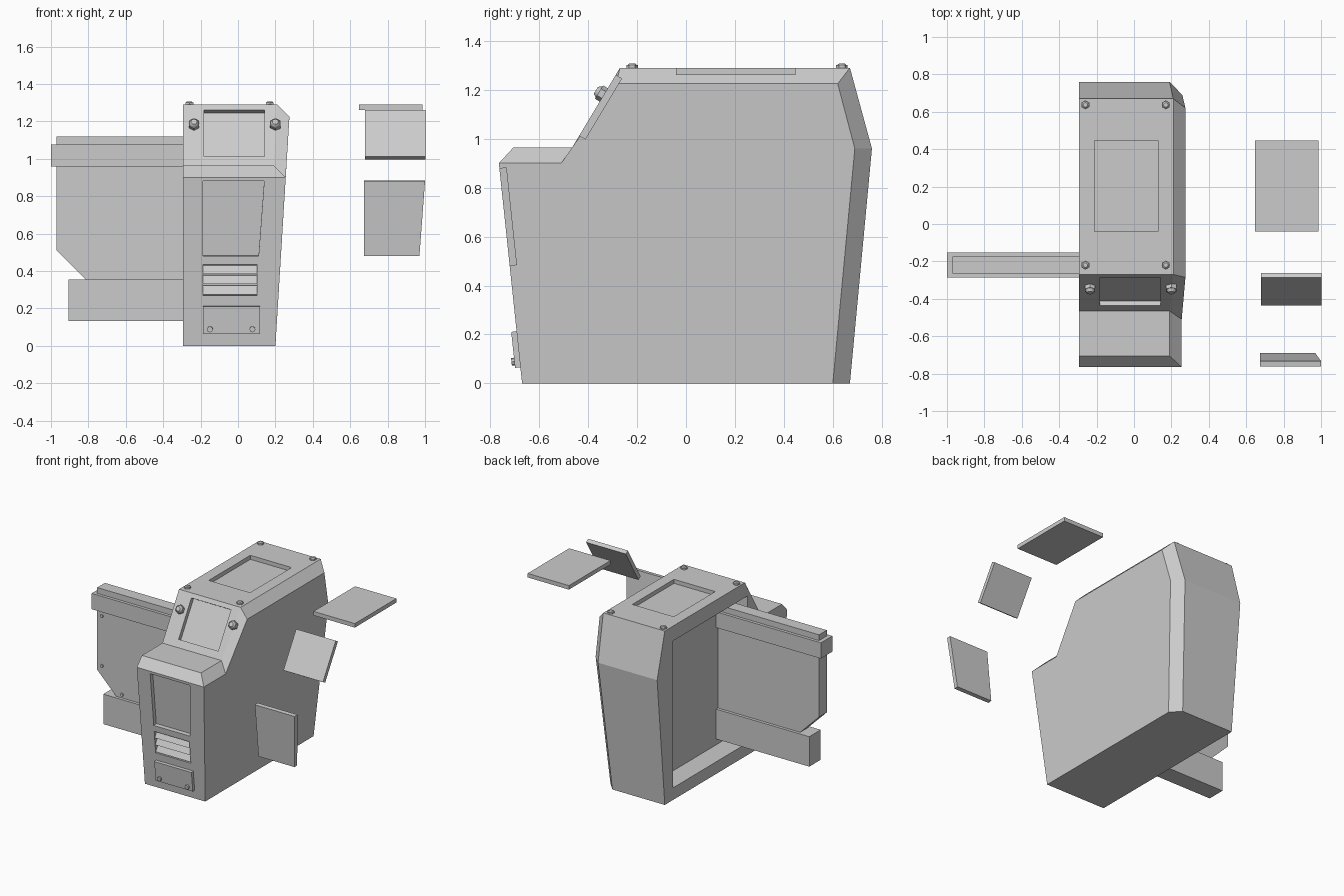
import bpy, bmesh, math
from mathutils import Vector, Matrix

if "Cube" in bpy.data.objects:
    bpy.data.objects.remove(bpy.data.objects["Cube"])


def make(name, bm):
    bmesh.ops.remove_doubles(bm, verts=bm.verts, dist=1e-4)
    bmesh.ops.recalc_face_normals(bm, faces=bm.faces)
    me = bpy.data.meshes.new(name)
    bm.to_mesh(me)
    bm.free()
    ob = bpy.data.objects.new(name, me)
    bpy.context.collection.objects.link(ob)
    return ob


def add_prism(bm, near, far):
    a = [bm.verts.new(p) for p in near]
    b = [bm.verts.new(p) for p in far]
    n = len(a)
    bm.faces.new(a)
    bm.faces.new(b[::-1])
    for i in range(n):
        bm.faces.new((a[i], b[i], b[(i + 1) % n], a[(i + 1) % n]))


def box(name, x, y, z):
    bm = bmesh.new()
    near = [(x[0], y[0], z[0]), (x[1], y[0], z[0]), (x[1], y[0], z[1]), (x[0], y[0], z[1])]
    add_prism(bm, near, [(p[0], y[1], p[2]) for p in near])
    return make(name, bm)


class Plane:
    """Work plane on a body face: x across, s along the side profile, d outward."""
    def __init__(self, a, b):
        self.o = Vector((0, *a))
        self.u = (Vector((0, *b)) - self.o).normalized()
        self.n = Vector((1, 0, 0)).cross(self.u)

    def at(self, x, s, d=0):
        return self.o + Vector((x, 0, 0)) + self.u * s + self.n * d

    def slab(self, name, pts, d0, d1, dx=0):
        bm = bmesh.new()
        add_prism(bm, [self.at(x + dx, s, d0) for x, s in pts],
                  [self.at(x + dx, s, d1) for x, s in pts])
        return make(name, bm)


def bolts(name, places, normal, r, h, sides=6, dome=0.0):
    bm = bmesh.new()
    rot = Vector((0, 0, 1)).rotation_difference(normal).to_matrix().to_4x4()
    for p in places:
        def frustum(r1, r2, z0, z1, seg):
            bmesh.ops.create_cone(bm, cap_ends=True, segments=seg, radius1=r1, radius2=r2,
                                  depth=z1 - z0,
                                  matrix=Matrix.Translation(Vector(p) + normal * (z0 + z1) / 2) @ rot)
        frustum(r, r, -0.01, h, sides)
        if dome:
            frustum(r * 0.85, r * 0.5, h - 0.001, h + dome, 12)
    return make(name, bm)


def rect(x0, x1, s0, s1):
    return [(x0, s0), (x1, s0), (x1, s1), (x0, s1)]


# Main housing: side profile, with a chamfered and leaning right side
LEFT = -0.295
outer = [(-.67, 0, .20), (-.765, .90, .255), (-.705, .965, .19), (-.465, .965, .19),
         (-.27, 1.29, .21), (.67, 1.29, .21), (.76, .96, .19), (.67, 0, .135)]
inner = [(-.67, 0, .20), (-.765, .90, .255), (-.765, .90, .255), (-.51, .90, .255),
         (-.285, 1.225, .275), (.62, 1.225, .275), (.69, .96, .2585), (.60, 0, .20)]
bm = bmesh.new()
rings = [[bm.verts.new((LEFT, y, z)) for y, z, x in outer],
         [bm.verts.new((x, y, z)) for y, z, x in outer],
         [bm.verts.new((x, y, z)) for y, z, x in inner]]
for a, b in zip(rings, rings[1:]):
    for i in range(8):
        j = (i + 1) % 8
        bm.faces.new((a[i], a[j], b[j], b[i]))
bm.faces.new(rings[0])
bm.faces.new(rings[2][::-1])
body = make("housing", bm)

front = Plane((-.67, 0), (-.765, .90))
slope = Plane((-.465, .965), (-.27, 1.29))
top = Plane((0, 1.29), (1, 1.29))

# Recessed windows and the matching loose panels set out to the right
windows = [("front_panel", front, [(-.187, .483), (.11, .483), (.14, .885), (-.187, .885)]),
           ("slope_panel", slope, rect(-.182, .143, .055, .346)),
           ("top_panel", top, rect(-.212, .127, -.04, .447))]
cutters = []
for name, plane, pts in windows:
    cutters.append(plane.slab("cutter", pts, -.03, .03))
    plane.slab(name, pts, -.03, 0, dx=.86)

# Vent opening and the open cavity on the left side
cutters.append(front.slab("cutter", rect(-.187, .102, .27, .437), -.045, .03))
cutters.append(box("cutter", (-.4, -.14), (-.30, .575), (.09, 1.18)))
for c in cutters:
    c.hide_render = True
    m = body.modifiers.new("cut", "BOOLEAN")
    m.operation = "DIFFERENCE"
    m.solver = "EXACT"
    m.object = c
dg = bpy.context.evaluated_depsgraph_get()
cut_mesh = bpy.data.meshes.new_from_object(body.evaluated_get(dg))
body.modifiers.clear()
body.data = cut_mesh
for c in cutters:
    bpy.data.objects.remove(c)

# Vent slats: sloping wedges
bm = bmesh.new()
for i in range(3):
    s = .277 + i * .054
    tri = [(s, -.002), (s + .044, -.035), (s + .044, -.046), (s, -.046)]
    add_prism(bm, [front.at(-.187, *t) for t in tri], [front.at(.102, *t) for t in tri])
make("vent_slats", bm)

# Lower front access plate
front.slab("access_plate", rect(-.187, .118, .066, .214), -.01, .022)
bolts("access_plate_bolts", [front.at(x, .092, .022) for x in (-.15, .077)], front.n, .016, .012, 8)

# Bolts on slope and roof
bolts("slope_bolts", [slope.at(x, .25) for x in (-.235, .20)], slope.n, .032, .022, 6, .015)
bolts("roof_bolts", [(x, y, 1.29) for x in (-.26, .17) for y in (-.22, .637)],
      Vector((0, 0, 1)), .024, .011, 6, .006)

# Side arm: plate with a clipped corner, upper and lower rails
INNER = -.14
plate = [(-.97, .51), (-.815, .355), (INNER, .355), (INNER, 1.12), (-.97, 1.12)]
bm = bmesh.new()
add_prism(bm, [(x, -.265, z) for x, z in plate], [(x, -.175, z) for x, z in plate])
make("arm_plate", bm)
box("upper_rail", (-1, INNER), (-.287, -.153), (.96, 1.077))
box("lower_rail", (-.905, INNER), (-.287, -.153), (.133, .355))
bolts("arm_plate_bolts", [(x, -.265, z) for x, z in
      [(-.93, .92), (-.335, .92), (-.93, .55), (-.335, .55), (-.765, .38), (-.335, .38)]],
      Vector((0, -1, 0)), .012, .008, 8)
